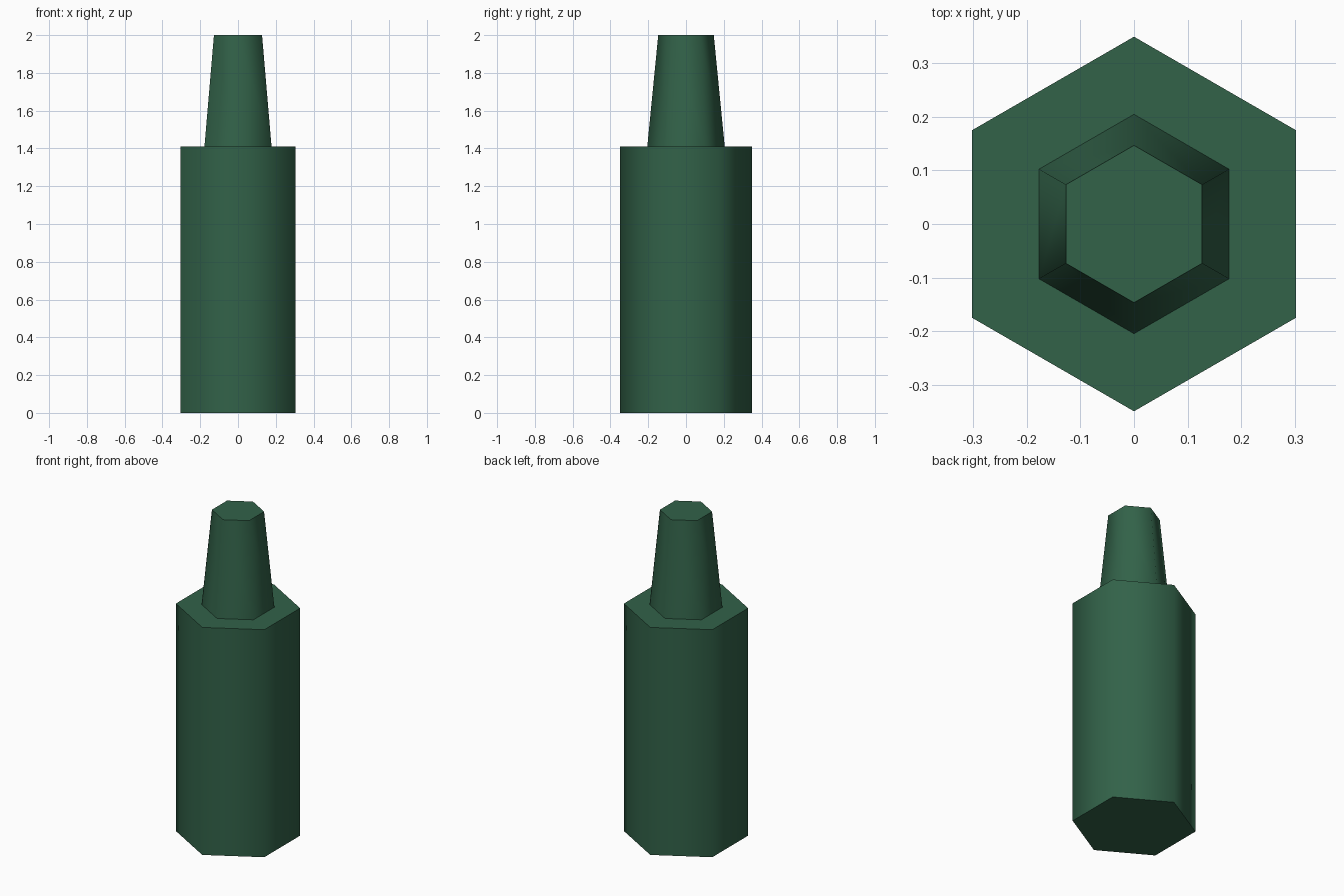
import bpy
import math

cube = bpy.data.objects.get("Cube")
if cube:
    bpy.data.objects.remove(cube, do_unlink=True)

BODY_TOP = 1.41
HEIGHT = 2.0

# Single dark green colour
green = bpy.data.materials.new("dark_green")
green.use_nodes = True
colour = (0.032, 0.122, 0.066, 1)
green.diffuse_color = colour
bsdf = next(n for n in green.node_tree.nodes if n.type == "BSDF_PRINCIPLED")
bsdf.inputs["Base Color"].default_value = colour
bsdf.inputs["Roughness"].default_value = 0.6


def hex_prism(name, r_low, r_high, z_low, z_high):
    """Six-sided tapered solid, corners on the y axis, softly shaded sides."""
    bpy.ops.mesh.primitive_cone_add(
        vertices=6, radius1=r_low, radius2=r_high, depth=z_high - z_low,
        location=(0, 0, (z_low + z_high) / 2))
    obj = bpy.context.object
    obj.name = obj.data.name = name
    obj.data.materials.append(green)
    # Sides blend round the hexagon, the end caps stay crisp
    bpy.ops.object.shade_smooth_by_angle(angle=math.radians(70))
    return obj


# Straight body and tapered neck
hex_prism("bottle_body", 0.35, 0.35, 0, BODY_TOP)
hex_prism("bottle_neck", 0.205, 0.147, BODY_TOP, HEIGHT)
